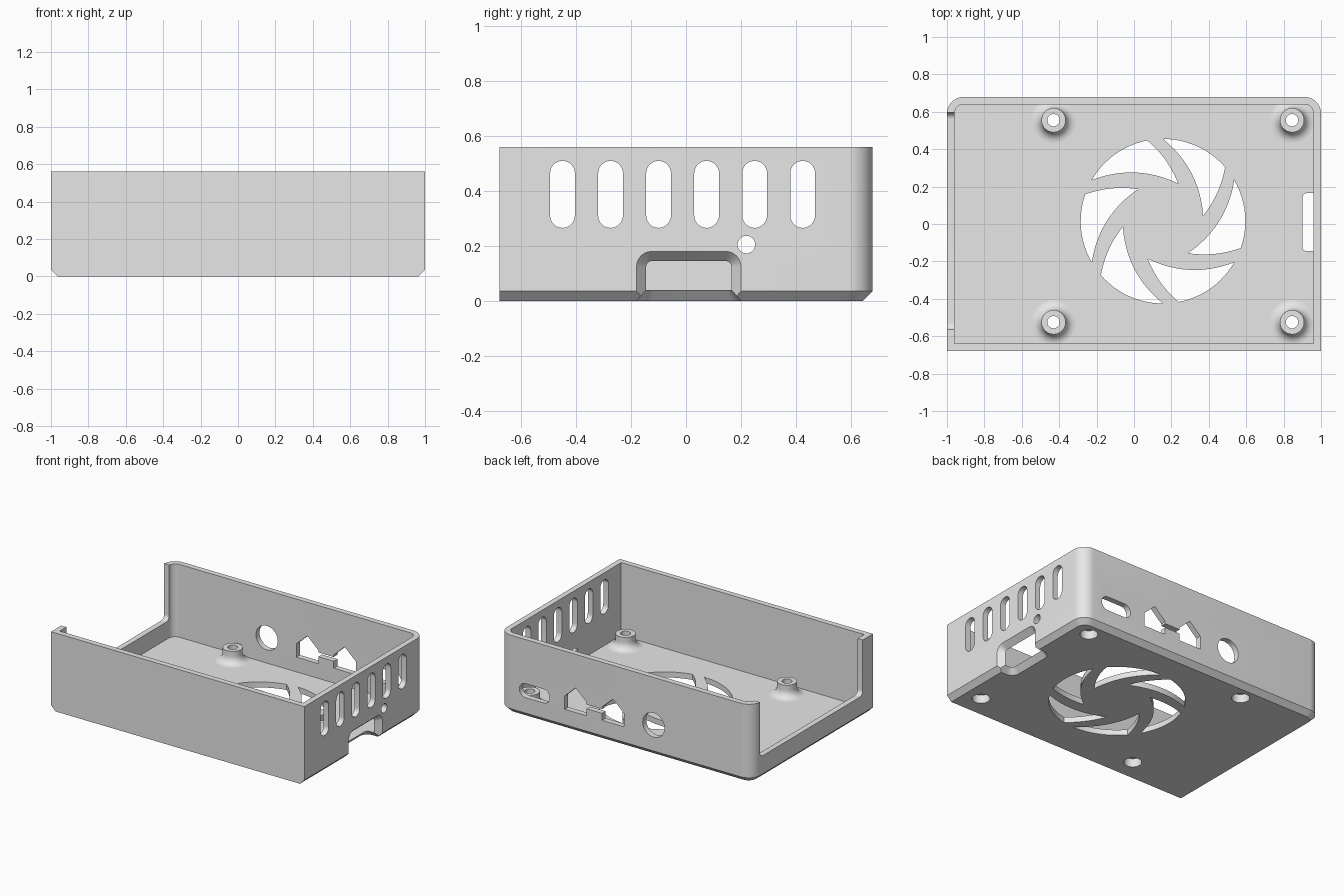
import bpy, bmesh, math
from mathutils import Vector, Matrix

cube = bpy.data.objects.get("Cube")
if cube:
    bpy.data.objects.remove(cube, do_unlink=True)

grey = bpy.data.materials.new("plain_grey")
grey.use_nodes = True
grey.diffuse_color = (0.8, 0.8, 0.8, 1)
grey.node_tree.nodes["Principled BSDF"].inputs["Base Color"].default_value = (0.8, 0.8, 0.8, 1)


def rounded(a0, a1, b0, b1, radii, seg=10):
    """Counter-clockwise rectangle; radii start at the (a1, b1) corner."""
    if not isinstance(radii, tuple):
        radii = (radii,) * 4
    corners = ((a1, b1, -1, -1), (a0, b1, 1, -1), (a0, b0, 1, 1), (a1, b0, -1, 1))
    pts = []
    for i, (a, b, sa, sb) in enumerate(corners):
        r = radii[i]
        for k in range(seg + 1 if r else 1):
            t = math.pi / 2 * (i + k / seg)
            pts.append((a + sa * r + r * math.cos(t), b + sb * r + r * math.sin(t)) if r else (a, b))
    return pts


def place(axis, u, v, w):
    return {"x": (w, u, v), "y": (u, w, v), "z": (u, v, w)}[axis]


def make(name, bm):
    bmesh.ops.remove_doubles(bm, verts=bm.verts, dist=1e-5)
    bmesh.ops.recalc_face_normals(bm, faces=bm.faces)
    mesh = bpy.data.meshes.new(name)
    bm.to_mesh(mesh)
    bm.free()
    mesh.materials.append(grey)
    obj = bpy.data.objects.new(name, mesh)
    bpy.context.collection.objects.link(obj)
    return obj


def loft(name, axis, *sections):
    """Closed solid through (depth, outline) sections."""
    bm = bmesh.new()
    rings = [[bm.verts.new(place(axis, u, v, w)) for u, v in pts] for w, pts in sections]
    for lower, upper in zip(rings, rings[1:]):
        for i in range(len(lower)):
            j = (i + 1) % len(lower)
            bm.faces.new((lower[i], lower[j], upper[j], upper[i]))
    bm.faces.new(rings[0])
    bm.faces.new(rings[-1])
    return make(name, bm)


def activate(obj):
    bpy.ops.object.select_all(action="DESELECT")
    obj.select_set(True)
    bpy.context.view_layer.objects.active = obj


def cut(axis, *sections):
    """Remove a lofted solid from the case."""
    tool = loft("cutter", axis, *sections)
    tool.hide_render = True
    activate(case)
    mod = case.modifiers.new("cut", "BOOLEAN")
    mod.operation, mod.solver, mod.object = "DIFFERENCE", "EXACT", tool
    bpy.ops.object.modifier_apply(modifier=mod.name)
    bpy.data.objects.remove(tool, do_unlink=True)


def cut_through(axis, lo, hi, pts):
    cut(axis, (lo, pts), (hi, pts))


def box_round(u, v, hu, hv, r):
    return rounded(u - hu, u + hu, v - hv, v + hv, r)


# Open tray: chamfered underside, rounded rear corners, thin walls and floor
H, FLOOR, WALL, CH = 0.56, 0.04, 0.04, 0.035
outer = rounded(-1, 1, -0.68, 0.68, (0.09, 0.09, 0, 0))
foot = rounded(-1 + CH, 1 - CH, -0.68, 0.68 - CH, (0.06, 0.06, 0, 0))
inner = rounded(-1 + WALL, 1 - WALL, -0.68 + WALL, 0.68 - WALL, (0.05, 0.05, 0, 0))
case = loft("case_tray", "z", (0, foot), (CH, outer), (H, outer), (H, inner), (FLOOR, inner))

# Large opening in the -x end
cut_through("x", -1.1, -0.9, rounded(-0.565, 0.595, 0.165, 0.8, (0, 0, 0.035, 0.035)))

# Vent slots and indicator hole in the +x end
for i in range(6):
    cut_through("x", 0.9, 1.1, box_round(-0.45 + 0.175 * i, 0.388, 0.045, 0.122, 0.045))
cut_through("x", 0.9, 1.1, box_round(0.22, 0.205, 0.032, 0.032, 0.032))

# Flared card access through the +x end and the floor edge
def card_arch(g):
    return rounded(-0.145 - g, 0.165 + g, -0.05, 0.145 + g, (0.02 + g, 0.02 + g, 0, 0))


def card_floor(g):
    return rounded(0.9 - g, 1.1, -0.145 - g, 0.165 + g, (0, 0.025 + g, 0.025 + g, 0))


cut("x", (0.95, card_arch(-0.00875)), (1.01, card_arch(0.04375)))
cut("z", (-0.01, card_floor(0.04375)), (0.045, card_floor(-0.004)))

# Rear ports: rounded slot, twin gabled ports with a linking slit, round jack
cut_through("y", 0.6, 0.75, box_round(0.72, 0.195, 0.12, 0.05, 0.05))
for x in (0.1, 0.395):
    cut_through("y", 0.6, 0.75, [(x - 0.087, 0.145), (x + 0.087, 0.145), (x + 0.087, 0.24),
                                 (x, 0.32), (x - 0.087, 0.24)])
cut_through("y", 0.6, 0.75, box_round(0.247, 0.21, 0.08, 0.015, 0))
cut_through("y", 0.6, 0.75, box_round(-0.22, 0.22, 0.086, 0.086, 0.086))


# Fan grille: six swept blade openings
def bow(p, q, sag, n=12):
    side = (q - p).orthogonal().normalized()
    return [p.lerp(q, k / n) + side * sag * 4 * (k / n) * (1 - k / n) for k in range(n)]


def polar(r, deg):
    return Vector((r * math.cos(math.radians(deg)), r * math.sin(math.radians(deg))))


tip = polar(0.217, 68)
rim = [polar(0.44, 150 - 49 * k / 12) for k in range(12)]
blade = rim + bow(polar(0.44, 101), tip, 0.018) + bow(tip, polar(0.44, 150), -0.05)
for i in range(6):
    turn = Matrix.Rotation(math.radians(60 * i), 2)
    cut_through("z", -0.1, 0.1, [(turn @ p) + Vector((0.155, 0.015)) for p in blade])


# Screw posts: hollow, with a concave flared base and a wide recess underneath
def screw_post(name, x, y):
    f = 0.055
    profile = [(0.033, 0.06), (0.033, 0.13), (0.065, 0.13)]
    for k in range(9):
        t = math.pi / 2 * k / 8
        profile.append((0.065 + f - f * math.cos(t), FLOOR + f - f * math.sin(t)))
    profile += [(0.12, 0.036), (0.058, 0.036), (0.058, 0.06)]
    bm = bmesh.new()
    verts = [bm.verts.new((r, 0, z)) for r, z in profile]
    edges = [bm.edges.new((a, b)) for a, b in zip(verts, verts[1:] + verts[:1])]
    bmesh.ops.spin(bm, geom=verts + edges, cent=(0, 0, 0), axis=(0, 0, 1),
                   angle=math.tau, steps=40, use_merge=True)
    post = make(name, bm)
    post.location = (x, y, 0)
    return post


parts = [case]
for side, x in (("right", -0.43), ("left", 0.845)):
    for end, y in (("front", -0.525), ("rear", 0.555)):
        cut_through("z", -0.1, 0.1, box_round(x, y, 0.058, 0.058, 0.058))
        parts.append(screw_post(f"screw_post_{end}_{side}", x, y))

for obj in parts:
    activate(obj)
    bpy.ops.object.shade_smooth_by_angle(angle=math.radians(30))
